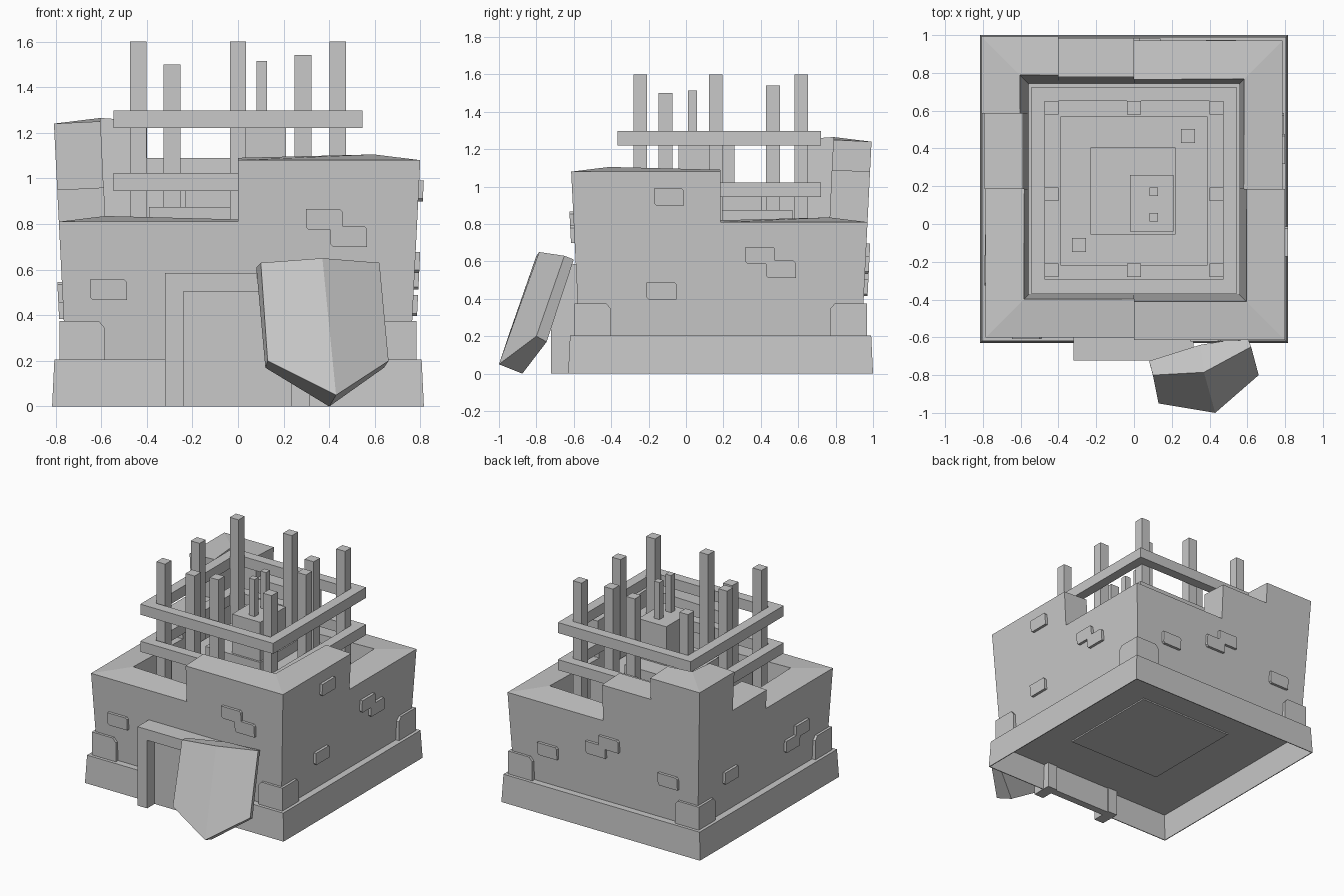
import bpy
import bmesh
from mathutils import Vector

cube = bpy.data.objects.get("Cube")
if cube:
    bpy.data.objects.remove(cube)

stone = bpy.data.materials.new("grey_stone")
stone.use_nodes = True
GREY = (0.58, 0.58, 0.58, 1)
stone.diffuse_color = GREY
stone.node_tree.nodes["Principled BSDF"].inputs["Base Color"].default_value = GREY

CY = 0.185              # tower centre in y
PLANK_Y = 0.178         # scaffold centre in y
LOW, STEP, HIGH, TALL = 0.81, 0.95, 1.08, 1.24


def finish(name, bm):
    bmesh.ops.recalc_face_normals(bm, faces=bm.faces)
    mesh = bpy.data.meshes.new(name)
    bm.to_mesh(mesh)
    bm.free()
    mesh.materials.append(stone)
    obj = bpy.data.objects.new(name, mesh)
    bpy.context.collection.objects.link(obj)
    return obj


def loft(bm, lower, upper):
    """Closed solid between two matching outlines."""
    a = [bm.verts.new(p) for p in lower]
    b = [bm.verts.new(p) for p in upper]
    n = len(a)
    bm.faces.new(a)
    bm.faces.new(b)
    for i in range(n):
        j = (i + 1) % n
        bm.faces.new((a[i], a[j], b[j], b[i]))


def add_box(bm, x0, x1, y0, y1, z0, z1):
    ring = [(x0, y0), (x1, y0), (x1, y1), (x0, y1)]
    loft(bm, [(x, y, z0) for x, y in ring], [(x, y, z1) for x, y in ring])


def box(name, *bounds):
    bm = bmesh.new()
    add_box(bm, *bounds)
    return finish(name, bm)


def ring_point(spec, half, z):
    """A coordinate of +-1 sits on the square's side, others stay put."""
    u, v = (c * half if abs(c) == 1 else c for c in spec)
    return Vector((u, CY + v, z))


def wall_half(z):
    return 0.755 + (z - 0.2) * 0.05


# Ragged tower wall: one mitred block per stretch, flaring upward
path = [(0, -1), (1, -1), (1, 0), (1, 1), (0, 1), (-0.4, 1),
        (-1, 1), (-1, 0.4), (-1, 0), (-1, -1)]
heights = [HIGH, HIGH, LOW, LOW, HIGH, TALL, TALL, STEP, LOW, LOW]

bm = bmesh.new()
for i, top in enumerate(heights):
    ends = []
    for spec in (path[i], path[(i + 1) % len(path)]):
        lip = top + (0.025 if abs(spec[0]) == abs(spec[1]) else 0.01)
        profile = [(wall_half(0.2), 0.2), (wall_half(top), top),
                   (wall_half(lip) - 0.205, lip), (wall_half(0.2) - 0.2, 0.2)]
        ends.append([ring_point(spec, h, z) for h, z in profile])
    loft(bm, *ends)
finish("tower_wall", bm)

# Plinth: a thin skirt with a ledge, hollow underneath
corners = [(-1, -1), (1, -1), (1, 1), (-1, 1)]
skirt = [(0.815, 0), (0.805, 0.205), (0.74, 0.205),
         (0.74, 0.195), (0.799, 0.195), (0.809, 0)]
bm = bmesh.new()
rings = [[bm.verts.new(ring_point(c, h, z)) for c in corners] for h, z in skirt]
for k, ring in enumerate(rings):
    nxt = rings[(k + 1) % len(rings)]
    for i in range(4):
        j = (i + 1) % 4
        bm.faces.new((ring[i], ring[j], nxt[j], nxt[i]))
finish("base_plinth", bm)

# Floor and the stacked inner core
box("floor", -0.75, 0.75, CY - 0.75, CY + 0.75, 0.19, 0.2)
box("inner_core", -0.39, 0.39, -0.22, 0.57, 0.18, 0.875)
box("core_step", -0.23, 0.22, -0.055, 0.405, 0.87, 0.95)
box("core_block", -0.02, 0.21, -0.04, 0.26, 0.9, 1.24)


# Scaffold posts and the two plank frames around them
def post(name, x, y, r, z0, z1):
    box(name, x - r, x + r, y - r, y + r, z0, z1)


for i in (-1, 0, 1):
    for j in (-1, 0, 1):
        if i or j:
            y = CY + 0.43 * j if j else 0.158
            post("scaffold_post", 0.437 * i, y, 0.036, 0.2, 1.6)
post("core_post", -0.29, -0.11, 0.037, 0.87, 1.5)
post("core_post", 0.285, 0.465, 0.037, 0.87, 1.54)
for y in (0.035, 0.17):
    post("thin_post", 0.105, y, 0.023, 1.2, 1.515)
for z in (0.945, 1.22):
    bm = bmesh.new()
    for s in (-1, 1):
        a, b = sorted((0.545 * s, 0.472 * s))
        add_box(bm, -0.545, 0.545, PLANK_Y + a, PLANK_Y + b, z, z + 0.078)
        add_box(bm, a, b, PLANK_Y - 0.472, PLANK_Y + 0.472, z, z + 0.078)
    finish("plank_frame", bm)

# Door frame and door panel
bm = bmesh.new()
for x0, x1, z0 in ((-0.32, -0.24, 0), (0.235, 0.315, 0), (-0.24, 0.235, 0.505)):
    add_box(bm, x0, x1, -0.722, -0.57, z0, 0.585)
finish("door_frame", bm)
box("door_panel", -0.24, 0.235, -0.635, -0.58, 0, 0.505)

# Raised stones on the wall: (along the side, height)
sides = {
    "front": (Vector((1, 0, 0)), Vector((0, -1, 0)),
              [(-0.567, 0.512), (0.378, 0.82), (0.485, 0.745)]),
    "right": (Vector((0, 1, 0)), Vector((1, 0, 0)),
              [(-0.277, 0.945), (-0.315, 0.442), (0.212, 0.632), (0.322, 0.558)]),
    "back": (Vector((-1, 0, 0)), Vector((0, 1, 0)),
             [(-0.46, 0.46), (-0.06, 0.58), (0.05, 0.65), (0.53, 0.5)]),
    "left": (Vector((0, -1, 0)), Vector((-1, 0, 0)),
             [(-0.4, 0.47), (0.32, 0.43), (0.43, 0.5)]),
}
for side, (along, out, spots) in sides.items():
    bm = bmesh.new()
    for t, z in spots:
        # outline with clipped corners
        w, h, c = 0.08, 0.046, 0.012
        outline = [(-w, c - h), (c - w, -h), (w, -h), (w, h - c),
                   (w - c, h), (-w, h)]
        rows = [[Vector((0, CY, 0)) + along * (t + a) + Vector((0, 0, z + b))
                 + out * (wall_half(z + b) + d) for a, b in outline]
                for d in (-0.02, 0.02)]
        loft(bm, *rows)
    finish(side + "_raised_stones", bm)

# Corner stones resting on the plinth, with clipped upper corners
for sx, sy in corners:
    bm = bmesh.new()
    o, i, c = 0.782, 0.585, 0.025
    rings = [[(sx * x, CY + sy * y, z) for x, y in
              ((o, o), (k, o), (k, k), (o, k))]
             for z, k in ((0.2, i), (0.345, i), (0.375, i + c))]
    loft(bm, rings[0], rings[1])
    loft(bm, rings[1], rings[2])
    finish("corner_stone", bm)

# Ridged shield-shaped slab leaning beside the door
slab_front = [(0.10, -0.80, 0.63), (0.37, -0.785, 0.65), (0.62, -0.65, 0.63),
              (0.66, -0.80, 0.20), (0.43, -1.0, 0.05), (0.13, -0.95, 0.20)]
slab_back = [(0.08, -0.725, 0.61), (0.35, -0.64, 0.62), (0.60, -0.60, 0.61),
             (0.64, -0.745, 0.17), (0.40, -0.875, 0), (0.12, -0.88, 0.17)]
bm = bmesh.new()
loft(bm, slab_back, slab_front)
front = max(bm.faces, key=lambda f: len(f.verts) * 10 - f.calc_center_median().y)
ridge = [v for v in front.verts if v.co.z > 0.64 or v.co.z < 0.1]
bmesh.ops.connect_verts(bm, verts=ridge)
finish("leaning_slab", bm)
